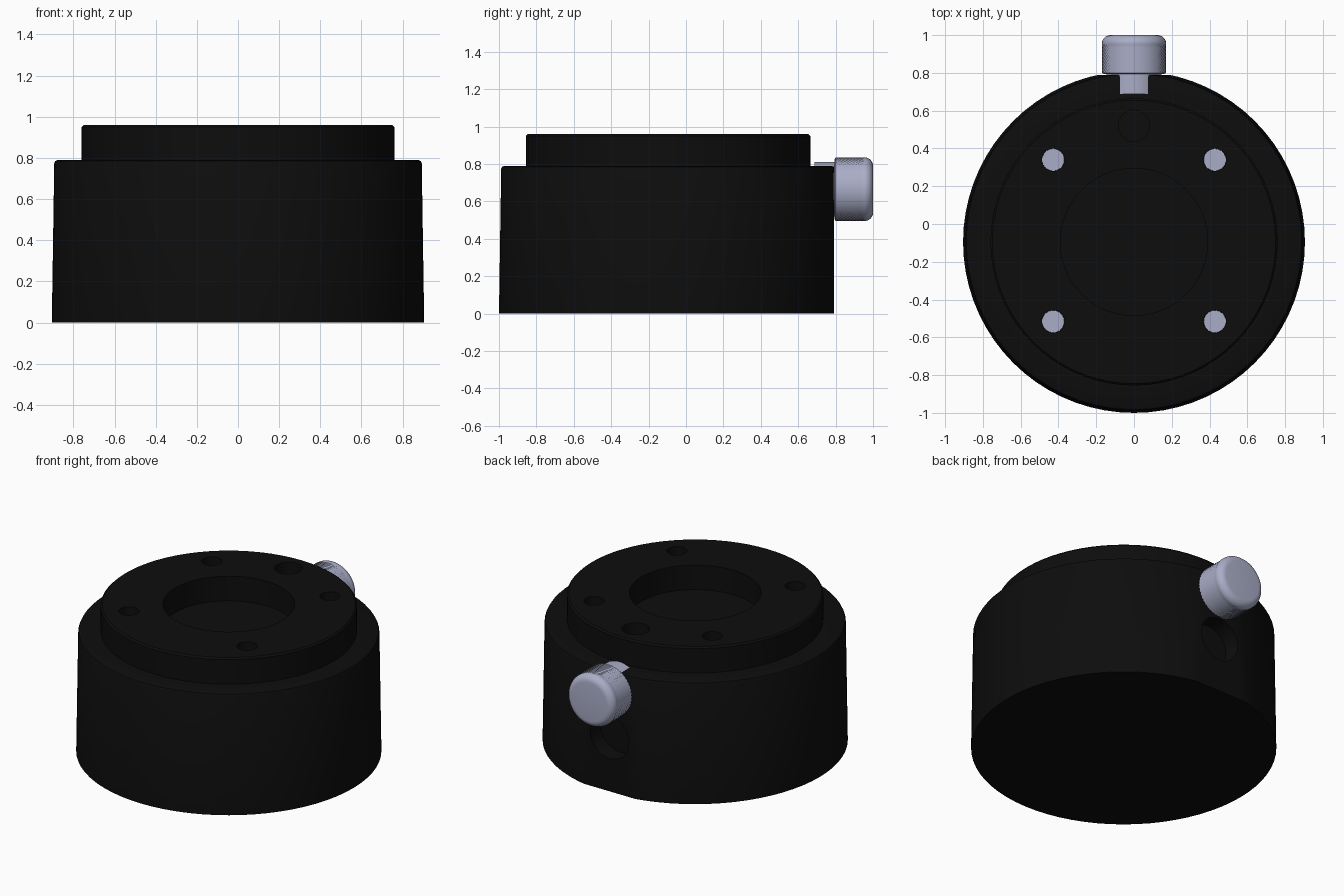
import bpy, bmesh, math
from mathutils import Matrix, Vector

cube = bpy.data.objects.get("Cube")
if cube:
    bpy.data.objects.remove(cube, do_unlink=True)

CY = -0.095          # body axis
KNOB_Z = 0.665       # knob axis height
FLAT_Y = 0.79        # flat on the back of the body


def material(name, colour, rough):
    m = bpy.data.materials.new(name)
    m.use_nodes = True
    m.diffuse_color = (*colour, 1)
    bsdf = m.node_tree.nodes["Principled BSDF"]
    bsdf.inputs["Base Color"].default_value = (*colour, 1)
    bsdf.inputs["Roughness"].default_value = rough
    return m


black = material("matte black", (0.004, 0.004, 0.004), 0.6)
steel = material("pale blue steel", (0.40, 0.42, 0.57), 0.5)

ALONG_Y = Matrix.Rotation(-math.pi / 2, 4, 'X')   # turns +z to +y


def lathe(name, profile, mat, place, sides=64, wobble=None):
    """Revolve (radius, height) points round z, then place the result."""
    bm = bmesh.new()
    rings = []
    for i, (r, h) in enumerate(profile):
        if r == 0:
            rings.append([bm.verts.new((0, 0, h))])
            continue
        ring = []
        for s in range(sides):
            rr = r + (wobble(i, s) if wobble else 0)
            a = 2 * math.pi * s / sides
            ring.append(bm.verts.new((rr * math.cos(a), rr * math.sin(a), h)))
        rings.append(ring)
    for a, b in zip(rings, rings[1:]):
        for s in range(sides):
            t = (s + 1) % sides
            if len(a) == 1:
                bm.faces.new((a[0], b[t], b[s]))
            elif len(b) == 1:
                bm.faces.new((a[s], a[t], b[0]))
            else:
                bm.faces.new((a[s], a[t], b[t], b[s]))
    bmesh.ops.recalc_face_normals(bm, faces=bm.faces)
    bm.transform(place)
    me = bpy.data.meshes.new(name)
    bm.to_mesh(me)
    bm.free()
    me.materials.append(mat)
    ob = bpy.data.objects.new(name, me)
    bpy.context.collection.objects.link(ob)
    return ob


def rod(name, radius, length, mat, place, sides=32):
    return lathe(name, [(0, 0), (radius, 0), (radius, length), (0, length)],
                 mat, place, sides)


def activate(ob):
    bpy.ops.object.select_all(action='DESELECT')
    ob.select_set(True)
    bpy.context.view_layer.objects.active = ob


def smooth(ob):
    activate(ob)
    bpy.ops.object.shade_smooth_by_angle(angle=math.radians(30))


def cut(ob, cutter):
    cutter.hide_render = True
    mod = ob.modifiers.new("cut", 'BOOLEAN')
    mod.operation = 'DIFFERENCE'
    mod.solver = 'EXACT'
    mod.object = cutter
    activate(ob)
    bpy.ops.object.modifier_apply(modifier=mod.name)
    bpy.data.objects.remove(cutter, do_unlink=True)


# Stepped round body with a shallow central recess
body = lathe("body", [(0, 0), (0.905, 0), (0.893, 0.775), (0.888, 0.785), (0.877, 0.79),
                      (0.76, 0.79), (0.76, 0.95), (0.75, 0.96),
                      (0.39, 0.96), (0.39, 0.80), (0, 0.80)],
             black, Matrix.Translation((0, CY, 0)), sides=72)

# Flat on the back
bpy.ops.mesh.primitive_cube_add(size=2, location=(0, FLAT_Y + 1, 0.5))
cut(body, bpy.context.object)

# Four deep screw holes with screw heads at the bottom
for sx in (-1, 1):
    for sy in (-1, 1):
        x, y = sx * 0.428, -0.088 + sy * 0.428
        cut(body, rod("hole_cutter", 0.06, 1, black, Matrix.Translation((x, y, 0.45))))
        side = ("left" if sx > 0 else "right") + ("_back" if sy > 0 else "_front")
        smooth(rod("screw_head_" + side, 0.059, 0.06, steel,
                   Matrix.Translation((x, y, 0.445))))

# Blind hole behind the recess, and a round pocket on the back below the knob
cut(body, rod("hole_cutter", 0.083, 1, black, Matrix.Translation((0, 0.52, 0.62))))
cut(body, rod("hole_cutter", 0.14, 1, black,
              Matrix.Translation((0, 0.68, 0.355)) @ ALONG_Y))
smooth(body)

# Knob shaft, its top showing just above the body's shoulder
smooth(rod("knob_shaft", 0.145, 0.13, steel,
           Matrix.Translation((0, 0.688, KNOB_Z)) @ ALONG_Y, sides=48))

# Knob with a knurled grip and a rounded outer edge
ROWS = 17
profile = [(0, 0), (0.16, 0)]
profile += [(0.17, 0.004 + 0.146 * i / (ROWS - 1)) for i in range(ROWS)]
profile += [(0.125 + 0.045 * math.cos(a), 0.16 + 0.045 * math.sin(a))
            for a in (math.pi / 2 * k / 6 for k in range(7))]
profile.append((0, 0.205))


def knurl(i, s):
    return -0.005 * ((i + s) % 2) if 2 <= i < 2 + ROWS else 0


knob = lathe("knob", profile, steel,
             Matrix.Translation((0, 0.795, KNOB_Z)) @ ALONG_Y, sides=96, wobble=knurl)
smooth(knob)
